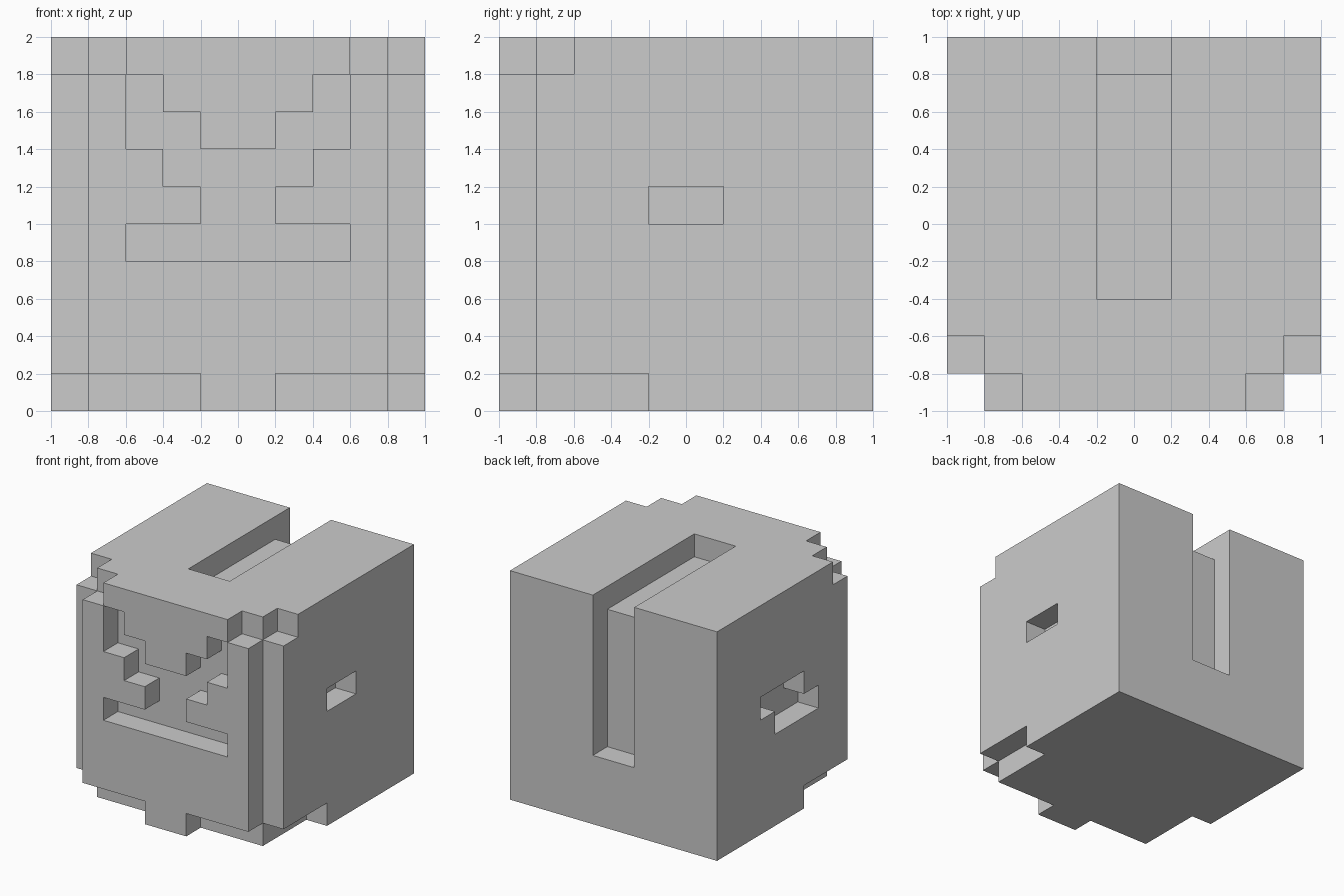
import bpy, bmesh
from mathutils import Vector
from itertools import product

if "Cube" in bpy.data.objects:
    bpy.data.objects.remove(bpy.data.objects["Cube"])

N, S = 10, 0.2  # blocks per side, block size

# Solid block head; cells are indexed from the left, front, bottom
solid = set(product(range(N), repeat=3))


def carve(x, y, z, mirror=False):
    """Remove blocks in half-open index ranges, optionally on both sides of x."""
    cells = set(product(range(*x), range(*y), range(*z)))
    solid.difference_update(cells)
    if mirror:
        solid.difference_update({(N - 1 - i, j, k) for i, j, k in cells})


# Stepped front corners: full-height notch, wider at the top
carve((0, 1), (0, 1), (0, 10), True)
carve((1, 2), (0, 1), (9, 10), True)
carve((0, 1), (1, 2), (9, 10), True)

# Jaw: bottom layer cut back, leaving a chin block in the middle
carve((1, 4), (0, 1), (0, 1), True)
carve((0, 1), (0, 4), (0, 1), True)

# Face opening: (x range, z) rows, mirrored
for x, z in [((2, 3), 8), ((2, 4), 7), ((3, 5), 6), ((4, 5), 5), ((2, 5), 4)]:
    carve(x, (0, 1), (z, z + 1), True)

# Side holes
carve((9, 10), (4, 6), (5, 6))
carve((0, 1), (4, 7), (5, 6))
carve((0, 1), (3, 6), (4, 5))

# Groove over the top and down the back
carve((4, 6), (3, 10), (9, 10))
carve((4, 6), (9, 10), (3, 10))

# Skin the exposed block sides
bm = bmesh.new()
verts = {}


def vert(p):
    key = tuple(p)
    if key not in verts:
        verts[key] = bm.verts.new((key[0] * S - 1, key[1] * S - 1, key[2] * S))
    return verts[key]


for cell in sorted(solid):
    for axis, side in product(range(3), (0, 1)):
        near = list(cell)
        near[axis] += 1 if side else -1
        if tuple(near) in solid:
            continue
        u, v = (axis + 1) % 3, (axis + 2) % 3
        loop = [(0, 0), (1, 0), (1, 1), (0, 1)]
        corners = []
        for a, b in (loop if side else reversed(loop)):
            p = list(cell)
            p[axis] += side
            p[u] += a
            p[v] += b
            corners.append(vert(p))
        bm.faces.new(corners)

mesh = bpy.data.meshes.new("block_head")
bm.to_mesh(mesh)
bm.free()
bpy.context.collection.objects.link(bpy.data.objects.new("block_head", mesh))
